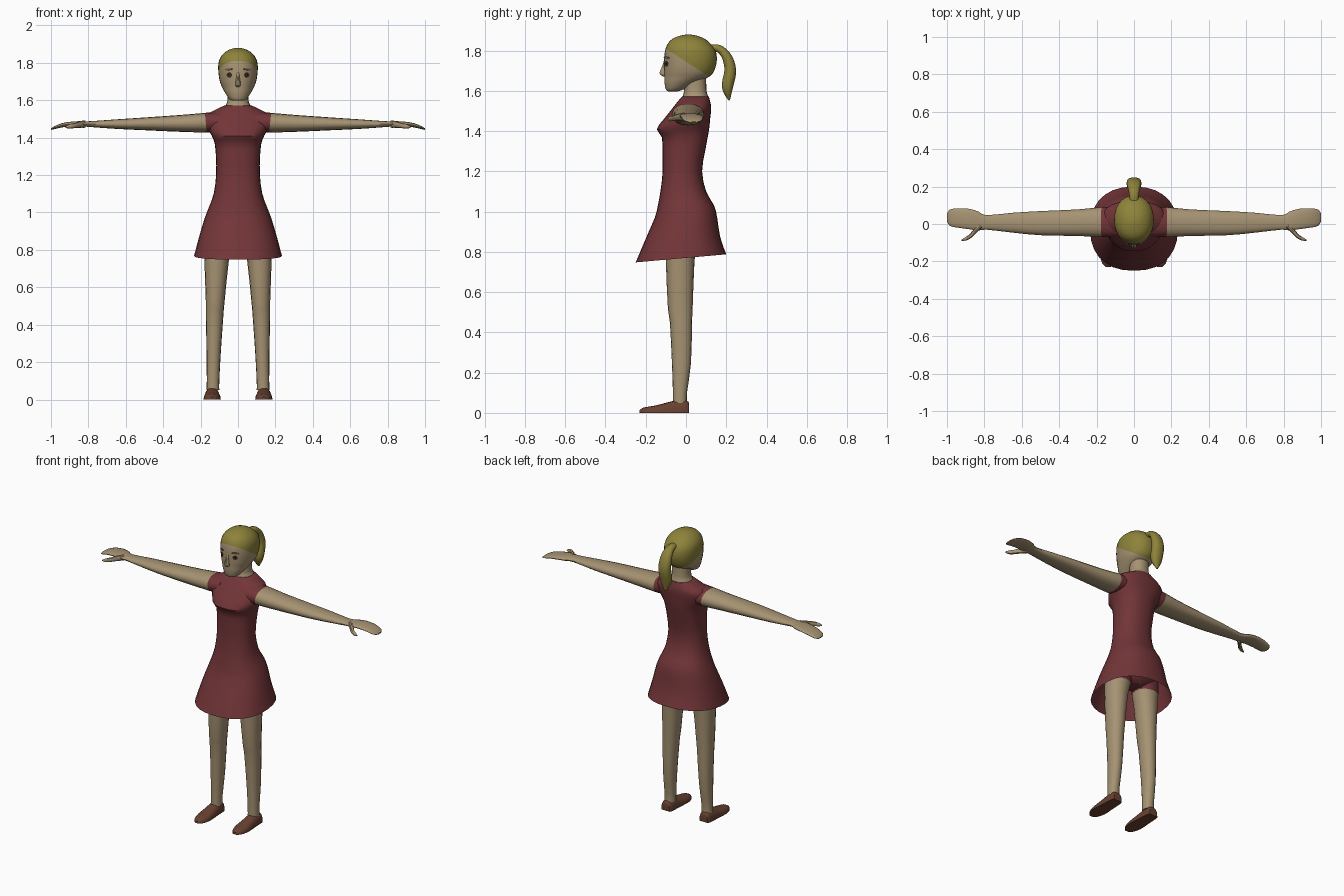
import bpy, bmesh, math
from mathutils import Vector, Matrix
from mathutils.bvhtree import BVHTree

if "Cube" in bpy.data.objects:
    bpy.data.objects.remove(bpy.data.objects["Cube"])

X, Y, Z = Vector((1, 0, 0)), Vector((0, 1, 0)), Vector((0, 0, 1))


def material(name, rgb):
    m = bpy.data.materials.new(name)
    m.diffuse_color = (*rgb, 1)
    m.use_nodes = True
    m.node_tree.nodes["Principled BSDF"].inputs["Base Color"].default_value = m.diffuse_color
    return m


SKIN = material("skin", (0.38, 0.29, 0.17))
HAIR = material("blonde hair", (0.27, 0.225, 0.043))
RED = material("dark red cloth", (0.17, 0.036, 0.04))
SHOE = material("brown leather", (0.136, 0.052, 0.03))
EYE = material("brown iris", (0.09, 0.05, 0.025))
PUPIL = material("dark pupil", (0.015, 0.01, 0.008))
BROW = material("brow brown", (0.16, 0.10, 0.045))


def finish(name, bm, mats, mirror=False):
    me = bpy.data.meshes.new(name)
    bm.to_mesh(me)
    ob = bpy.data.objects.new(name, me)
    bpy.context.collection.objects.link(ob)
    for m in mats:
        me.materials.append(m)
    bpy.ops.object.select_all(action='DESELECT')
    ob.select_set(True)
    bpy.context.view_layer.objects.active = ob
    bpy.ops.object.shade_smooth_by_angle(angle=math.radians(40))
    if mirror:
        ob.modifiers.new("mirror", 'MIRROR').use_mirror_merge = False
    return ob


def spline(rows, k):
    """Catmull-Rom interpolation of the row values, k steps per span."""
    out = []
    for i in range(len(rows) - 1):
        p = [rows[max(0, i - 1)], rows[i], rows[i + 1], rows[min(len(rows) - 1, i + 2)]]
        for s in range(k):
            t = s / k
            out.append([b + 0.5 * t * (c - a + t * (2*a - 5*b + 4*c - d + t * (3*(b - c) + d - a)))
                        for a, b, c, d in zip(*p)])
    return out + [list(rows[-1])]


def loft(rows, u, v=None, n=20, k=3, p=2.2, caps=(True, True), split=None):
    """Skin superellipse rings; rows are (cx, cy, cz, radius_u, radius_v).
    Without v the rings stand square to the path. split = (point, normal)."""
    bm = bmesh.new()
    rows = spline(rows, k)
    rings = []
    for i, r in enumerate(rows):
        c = Vector(r[:3])
        tangent = Vector(rows[min(i + 1, len(rows) - 1)][:3]) - Vector(rows[max(i - 1, 0)][:3])
        w = v or tangent.cross(u).normalized()
        ring = []
        for j in range(n):
            a = 2 * math.pi * j / n
            ca, sa = math.cos(a), math.sin(a)
            ring.append(bm.verts.new(c + u * r[3] * math.copysign(abs(ca) ** (2 / p), ca)
                                     + w * r[4] * math.copysign(abs(sa) ** (2 / p), sa)))
        rings.append(ring)
    for a, b in zip(rings, rings[1:]):
        for j in range(n):
            bm.faces.new((a[j], a[(j + 1) % n], b[(j + 1) % n], b[j]))
    if caps[0]:
        bm.faces.new(rings[0])
    if caps[1]:
        bm.faces.new(rings[-1])
    bmesh.ops.recalc_face_normals(bm, faces=bm.faces)
    if split:
        pt, no = Vector(split[0]), Vector(split[1])
        bmesh.ops.bisect_plane(bm, geom=bm.verts[:] + bm.edges[:] + bm.faces[:],
                               plane_co=pt, plane_no=no)
        for f in bm.faces:
            f.material_index = int((f.calc_center_median() - pt).dot(no) > 0)
    return bm


def upright(rows):  # (z, x0, x1, y0, y1)
    return [((a + b) / 2, (c + d) / 2, z, (b - a) / 2, (d - c) / 2) for z, a, b, c, d in rows]


def centred(rows):  # (z, half width, y0, y1)
    return upright([(z, -w, w, c, d) for z, w, c, d in rows])


# dress: bodice, waist and flared skirt, open at the tilted hem
bm = loft(centred([
    (.77, .235, -.25, .2), (.87, .208, -.2, .17), (.97, .178, -.155, .155),
    (1.03, .155, -.14, .14), (1.1, .13, -.127, .1), (1.2, .117, -.116, .08),
    (1.3, .118, -.117, .095), (1.37, .125, -.12, .108), (1.41, .14, -.145, .115),
    (1.46, .166, -.11, .12), (1.51, .172, -.07, .125), (1.54, .14, -.047, .122),
    (1.572, .072, -.02, .113)]), X, Y, n=28, k=2, p=2.3, caps=(False, True))
for vert in bm.verts:
    if vert.co.z < .9:
        vert.co.z += vert.co.y / .225 * .02 * (.9 - vert.co.z) / .13
finish("dress", bm, [RED])

# shorts under the skirt
finish("shorts", loft(centred([
    (.84, .05, -.06, .04), (.88, .14, -.1, .08), (.93, .16, -.11, .1),
    (1.0, .14, -.11, .1)]), X, Y, k=2), [RED])

# legs, cloth-coloured at the top where the shorts reach
finish("leg", loft(upright([
    (.05, .1, .168, -.065, .005), (.1, .1, .167, -.065, .005), (.25, .092, .168, -.07, .025),
    (.45, .078, .172, -.08, .03), (.52, .072, .172, -.09, .033), (.75, .048, .18, -.1, .042),
    (.85, .025, .182, -.1, .055), (.95, .02, .165, -.1, .07)]), X, Y, n=16, k=2,
    split=((0, 0, .83), Z)), [SKIN, RED], True)

# shoes: half-round sections flattened onto the ground
bm = loft([(.138, y, 0, w, h) for y, w, h in [
    (.015, .03, .05), (0, .037, .063), (-.05, .04, .062), (-.1, .043, .05),
    (-.16, .046, .035), (-.21, .032, .027), (-.23, .012, .014)]], X, Z, k=2, p=2.6)
for vert in bm.verts:
    vert.co.z = max(0, vert.co.z)
bmesh.ops.remove_doubles(bm, verts=bm.verts, dist=.0005)
finish("shoe", bm, [SHOE], True)

# arms with mitten hands; the first stretch is the short sleeve
finish("arm", loft([(x, (a + b) / 2, (c + d) / 2, (b - a) / 2, (d - c) / 2) for x, a, b, c, d in [
    (.09, -.07, .09, 1.43, 1.54), (.175, -.07, .09, 1.428, 1.533), (.3, -.064, .078, 1.431, 1.522),
    (.5, -.06, .069, 1.44, 1.508), (.65, -.046, .06, 1.447, 1.498), (.79, -.03, .047, 1.457, 1.488),
    (.83, -.035, .066, 1.46, 1.488), (.88, -.028, .081, 1.462, 1.487), (.94, -.02, .084, 1.455, 1.478),
    (.985, -.01, .077, 1.445, 1.46), (1, .015, .055, 1.442, 1.449)]], Y, Z, n=16, k=2,
    split=((.172, 0, 1.48), (-1, 0, .1))), [SKIN, RED], True)
finish("thumb", loft([
    (.82, -.01, 1.473, .02, .012), (.85, -.038, 1.47, .017, .012), (.875, -.065, 1.465, .014, .011),
    (.9, -.08, 1.46, .012, .009), (.922, -.087, 1.457, .004, .004)], Z, n=10, k=2), [SKIN], True)

# neck
finish("neck", loft(centred([
    (1.53, .085, -.03, .11), (1.57, .068, -.018, .11), (1.6, .056, -.01, .102),
    (1.67, .055, -.01, .1)]), X, Y), [SKIN])

# head, with the hair cap above a slanted hairline
bm = loft(centred([
    (1.598, .028, -.09, -.04), (1.606, .045, -.1, -.015), (1.64, .069, -.107, .05),
    (1.67, .085, -.108, .115), (1.7, .097, -.109, .14), (1.75, .105, -.109, .153),
    (1.8, .104, -.104, .147), (1.835, .09, -.09, .122), (1.86, .065, -.065, .09),
    (1.875, .035, -.025, .05), (1.88, .008, .005, .02)]), X, Y, n=28, k=3, p=2.15,
    split=((0, 0, 1.745), (0, .65, 1)))
face_tree = BVHTree.FromBMesh(bm)
finish("head", bm, [SKIN, HAIR])

# ponytail
finish("ponytail", loft([
    (0, .11, 1.808, .025, .02), (0, .15, 1.813, .025, .019), (0, .18, 1.798, .03, .021),
    (0, .207, 1.76, .037, .026), (0, .22, 1.7, .04, .03), (0, .207, 1.63, .038, .03),
    (0, .208, 1.59, .027, .02), (0, .215, 1.553, .005, .004)], X, n=14, k=3), [HAIR])

# nose
finish("nose", loft(centred([
    (1.672, .007, -.115, -.095), (1.68, .014, -.127, -.095), (1.692, .014, -.132, -.095),
    (1.72, .009, -.12, -.095), (1.75, .007, -.11, -.095)]), X, Y, n=10, k=2), [SKIN])


def face_plate(name, x, z, rx, rz, depth, mat, tilt=0):
    """Thin disc laid on the face by casting a ray from the front."""
    loc, normal, _, _ = face_tree.ray_cast(Vector((x, -1, z)), Y)
    side = Z.cross(normal).normalized()
    up = normal.cross(side)
    frame = Matrix((side, up, normal)).transposed().to_4x4()
    b = bmesh.new()
    bmesh.ops.create_cone(b, cap_ends=True, segments=16, radius1=1, radius2=1, depth=depth,
                          matrix=Matrix.Translation(loc) @ frame @ Matrix.Rotation(tilt, 4, 'Z')
                          @ Matrix.Diagonal((rx, rz, 1, 1)))
    finish(name, b, [mat], True)


# eyes and brows
face_plate("iris", .048, 1.735, .015, .013, .005, EYE)
face_plate("pupil", .048, 1.735, .007, .007, .007, PUPIL)
face_plate("eyebrow", .05, 1.765, .024, .005, .007, BROW, -.1)
